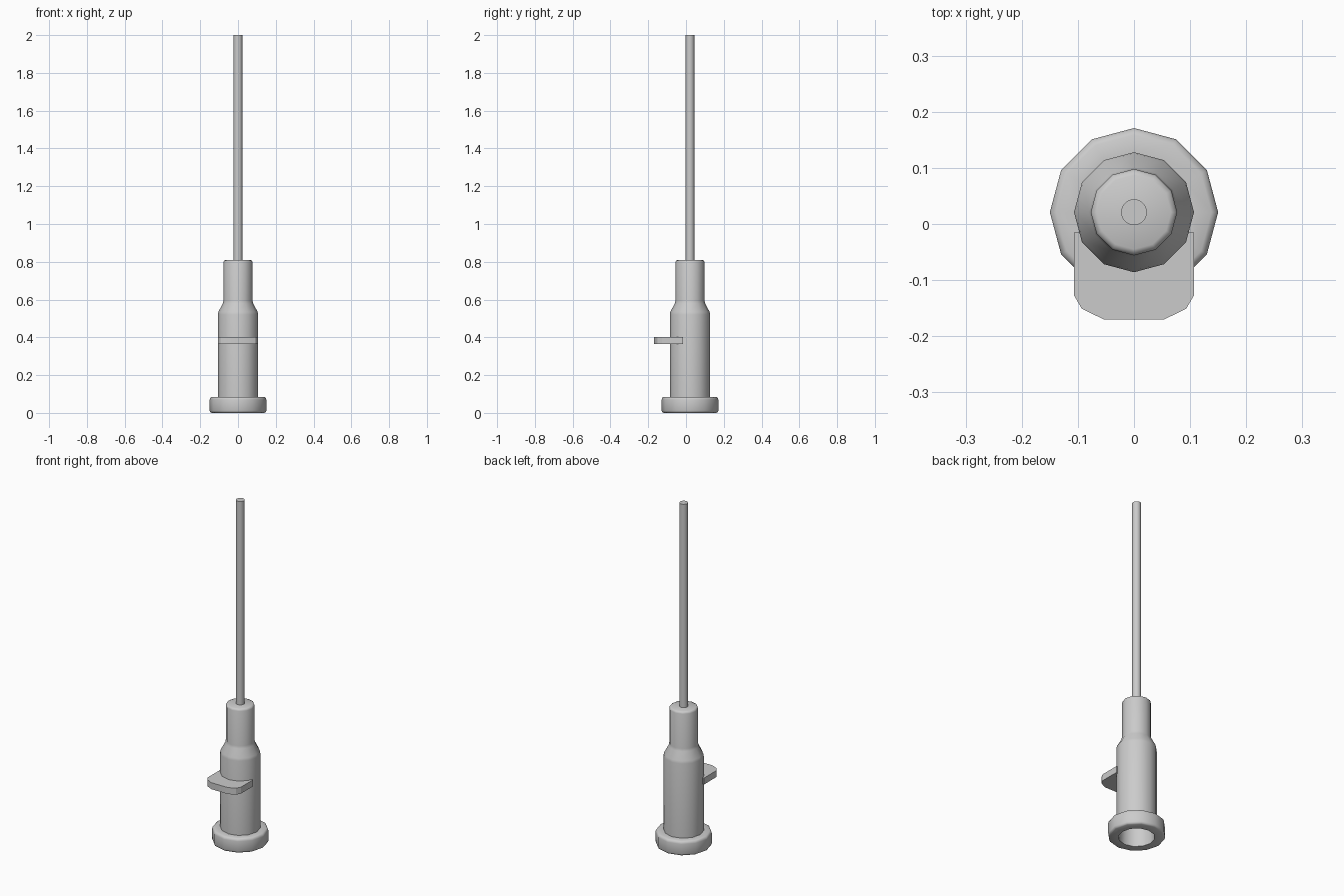
import bpy, bmesh, math

if "Cube" in bpy.data.objects:
    bpy.data.objects.remove(bpy.data.objects["Cube"])

AXIS_Y = 0.021  # the hub axis sits slightly behind the origin


def finish(name, bm, angle):
    bmesh.ops.recalc_face_normals(bm, faces=bm.faces)
    mesh = bpy.data.meshes.new(name)
    bm.to_mesh(mesh)
    bm.free()
    obj = bpy.data.objects.new(name, mesh)
    bpy.context.collection.objects.link(obj)
    bpy.ops.object.select_all(action='DESELECT')
    obj.select_set(True)
    bpy.context.view_layer.objects.active = obj
    bpy.ops.object.shade_smooth_by_angle(angle=math.radians(angle))
    return obj


def lathe(name, profile, sides, angle=50):
    """Revolve (radius, z) points about the hub axis; both ends are capped."""
    bm = bmesh.new()
    rings = [[bm.verts.new((r * math.cos(2 * math.pi * i / sides),
                            AXIS_Y + r * math.sin(2 * math.pi * i / sides), z))
              for i in range(sides)] for r, z in profile]
    for a, b in zip(rings, rings[1:]):
        for i in range(sides):
            j = (i + 1) % sides
            bm.faces.new((a[i], a[j], b[j], b[i]))
    bm.faces.new(rings[0])
    bm.faces.new(rings[-1])
    return finish(name, bm, angle)


# Hub: tapered socket inside, then base flange, barrel, shoulder and neck
lathe("hub", [
    (0.078, 0.50), (0.095, 0.0),
    (0.140, 0.0), (0.147, 0.004), (0.150, 0.012),
    (0.150, 0.070), (0.147, 0.080), (0.138, 0.085),
    (0.107, 0.085), (0.107, 0.52), (0.104, 0.535),
    (0.080, 0.580), (0.077, 0.595),
    (0.077, 0.798), (0.074, 0.806), (0.066, 0.810)], 12)

# Needle
lathe("needle", [(0.023, 0.79), (0.023, 2.0)], 24)

# Thumb tab: outline wraps the barrel, front corners rounded
half = [(0.054, -0.170), (0.093, -0.151), (0.107, -0.127), (0.107, -0.015),
        (0.098, -0.015), (0.087, AXIS_Y - 0.05), (0.05, AXIS_Y - 0.087)]
outline = half + [(0, AXIS_Y - 0.1)] + [(-x, y) for x, y in reversed(half)]
bm = bmesh.new()
face = bm.faces.new([bm.verts.new((x, y, 0.365)) for x, y in outline])
top = bmesh.ops.extrude_face_region(bm, geom=[face])["geom"]
bmesh.ops.translate(bm, vec=(0, 0, 0.038),
                    verts=[g for g in top if isinstance(g, bmesh.types.BMVert)])
finish("thumb_tab", bm, 30)
